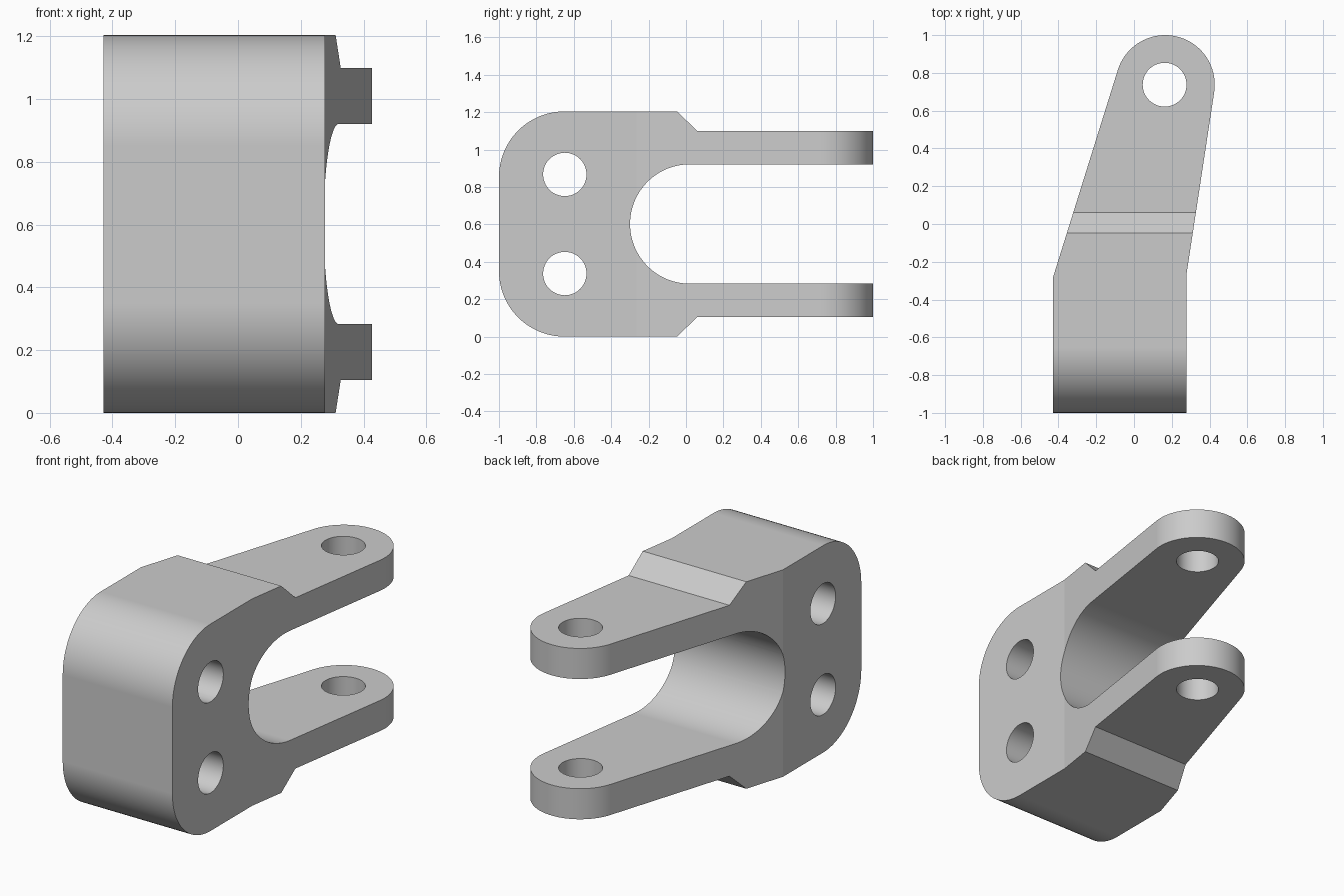
import bpy, bmesh
from math import sin, cos, pi, atan2, asin, hypot, radians
from mathutils import Vector

old = bpy.data.objects.get("Cube")
if old:
    bpy.data.objects.remove(old, do_unlink=True)

HEIGHT, MID = 1.204, 0.602
HALF_W = 0.428

steel = bpy.data.materials.new("plain grey")
steel.use_nodes = True
GREY = (0.6, 0.6, 0.6, 1)
steel.diffuse_color = GREY
steel.node_tree.nodes["Principled BSDF"].inputs["Base Color"].default_value = GREY


def arc(cx, cy, r, a0, a1, steps):
    """Points on an arc, angles in radians."""
    return [(cx + r * cos(a0 + (a1 - a0) * i / steps),
             cy + r * sin(a0 + (a1 - a0) * i / steps)) for i in range(steps + 1)]


def prism(name, outline, axis, lo, hi):
    """Extrude an outline: (y, z) along x, or (x, y) along z."""
    bm = bmesh.new()
    place = (lambda p: (lo, p[0], p[1])) if axis == "x" else (lambda p: (p[0], p[1], lo))
    face = bm.faces.new([bm.verts.new(place(p)) for p in outline])
    out = bmesh.ops.extrude_face_region(bm, geom=[face])
    move = Vector((hi - lo, 0, 0)) if axis == "x" else Vector((0, 0, hi - lo))
    bmesh.ops.translate(bm, vec=move,
                        verts=[v for v in out["geom"] if isinstance(v, bmesh.types.BMVert)])
    bmesh.ops.recalc_face_normals(bm, faces=bm.faces)
    mesh = bpy.data.meshes.new(name)
    bm.to_mesh(mesh)
    bm.free()
    mesh.materials.append(steel)
    obj = bpy.data.objects.new(name, mesh)
    bpy.context.collection.objects.link(obj)
    return obj


def cut(target, tool, operation):
    """Apply a boolean and discard the tool."""
    tool.hide_render = True
    mod = target.modifiers.new(tool.name, "BOOLEAN")
    mod.operation, mod.solver, mod.object = operation, "EXACT", tool
    bpy.context.view_layer.objects.active = target
    bpy.ops.object.modifier_apply(modifier=mod.name)
    bpy.data.objects.remove(tool, do_unlink=True)


# Side profile: rounded front block, chamfered step, two arms around a round slot
R = 0.35
ARM_OUT, ARM_IN, SLOT_Y = 1.099, 0.921, 0.02
slot_r = ARM_IN - MID
upper = arc(R - 1, HEIGHT - R, R, pi, pi / 2, 24)
upper += [(-0.047, HEIGHT), (0.06, ARM_OUT), (1.1, ARM_OUT), (1.1, ARM_IN)]
upper += arc(SLOT_Y, MID, slot_r, pi / 2, pi, 32)
lower = [(y, HEIGHT - z) for y, z in reversed(upper[:-1])]
clevis = prism("clevis_bracket", upper + lower, "x", -0.6, 0.6)

# Plan outline: straight block tapering tangentially into the rounded arm tip
EYE_X, EYE_Y, EYE_R = 0.165, 0.7375, 0.2625


def tangent_angle(px, py, side):
    """Direction of the line from a point that grazes the arm tip."""
    dx, dy = EYE_X - px, EYE_Y - py
    return atan2(dy, dx) + side * asin(EYE_R / hypot(dx, dy))


left, right = (0.278, -0.265), (-HALF_W, -0.28)
a_start = tangent_angle(*left, -1) - pi / 2
a_end = tangent_angle(*right, 1) + pi / 2
plan = [(-HALF_W, -1.2), (left[0], -1.2), left]
plan += arc(EYE_X, EYE_Y, EYE_R, a_start, a_end, 40) + [right]
cut(clevis, prism("plan_cutter", plan, "z", -0.2, 1.4), "INTERSECT")

# Two cross bolt holes through the block and one pin hole through both arms
HOLE_R = 0.116
for z in (MID - 0.265, MID + 0.265):
    ring = arc(-0.648, z, HOLE_R, 0, 2 * pi, 48)[:-1]
    cut(clevis, prism("bolt_hole", ring, "x", -0.7, 0.7), "DIFFERENCE")
ring = arc(EYE_X - 0.003, EYE_Y, HOLE_R, 0, 2 * pi, 48)[:-1]
cut(clevis, prism("pin_hole", ring, "z", -0.2, 1.4), "DIFFERENCE")

# Smooth the curved walls and keep every real corner crisp
bpy.ops.object.select_all(action="DESELECT")
clevis.select_set(True)
bpy.context.view_layer.objects.active = clevis
bpy.ops.object.shade_smooth_by_angle(angle=radians(8.2))
weighted = clevis.modifiers.new("even_shading", "WEIGHTED_NORMAL")
weighted.keep_sharp = True
